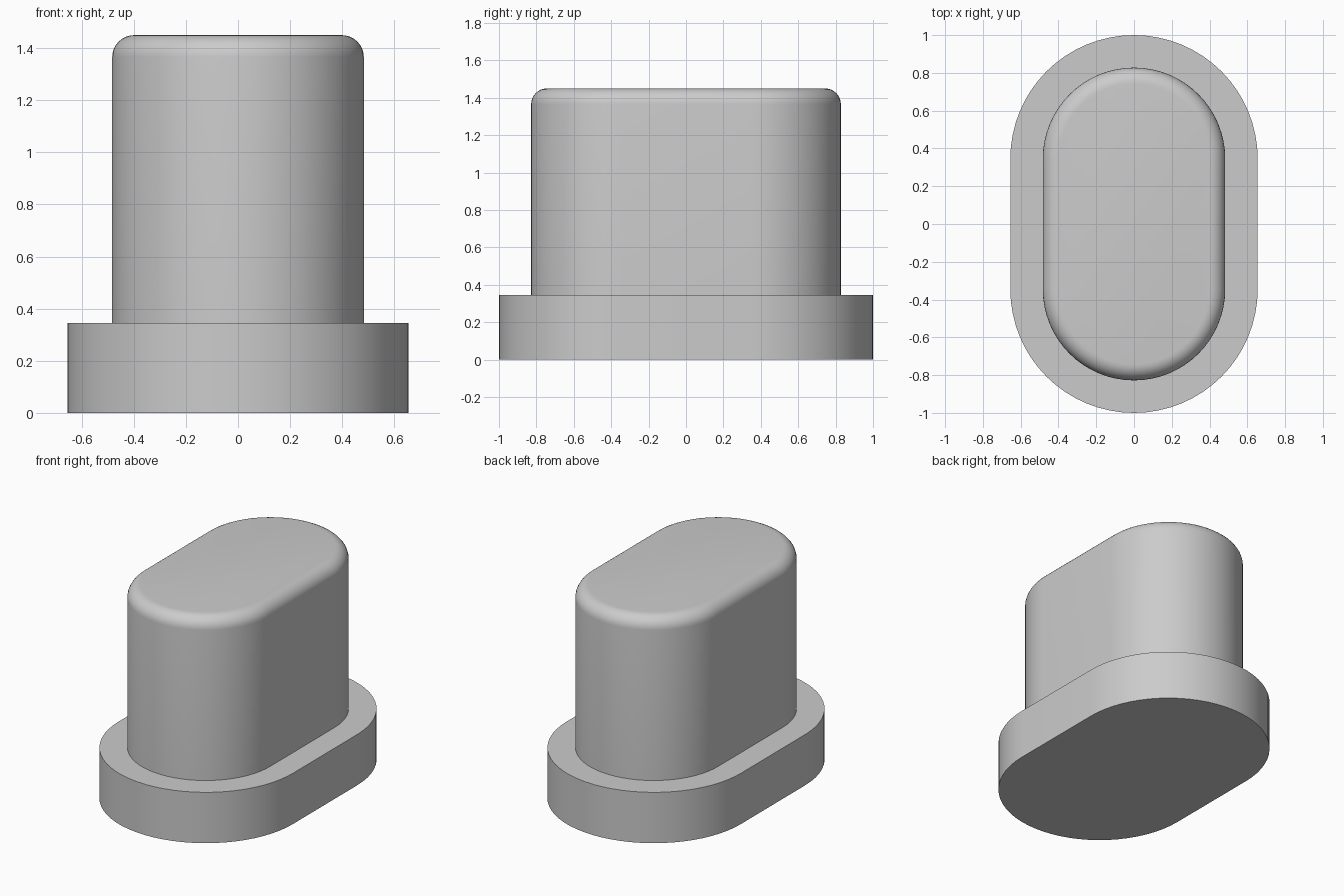
import bpy
import bmesh
from math import pi, sin, cos, radians

cube = bpy.data.objects.get("Cube")
if cube:
    bpy.data.objects.remove(cube, do_unlink=True)

HALF_STRAIGHT = 0.345   # half length of the straight sides
FLANGE_R, FLANGE_TOP = 0.655, 0.345
POST_R, POST_TOP = 0.483, 1.45
FILLET = 0.085
ARC_STEPS, FILLET_STEPS = 32, 8

grey = bpy.data.materials.new("plain grey")
grey.use_nodes = True
colour = (0.6, 0.6, 0.6, 1)
grey.diffuse_color = colour
grey.node_tree.nodes["Principled BSDF"].inputs["Base Color"].default_value = colour


def stadium(bm, radius, z):
    """Ring of vertices: two half circles joined by straight sides along y."""
    ring = []
    for end in (0, 1):
        shift = HALF_STRAIGHT * (1 - 2 * end)
        for i in range(ARC_STEPS + 1):
            a = pi * (end + i / ARC_STEPS)
            ring.append(bm.verts.new((radius * cos(a), shift + radius * sin(a), z)))
    return ring


# Side profile: flange wall, ledge, post wall, rounded top rim
profile = [(FLANGE_R, 0), (FLANGE_R, FLANGE_TOP), (POST_R, FLANGE_TOP)]
for i in range(FILLET_STEPS + 1):
    a = pi / 2 * i / FILLET_STEPS
    profile.append((POST_R - FILLET + FILLET * cos(a), POST_TOP - FILLET + FILLET * sin(a)))

# Loft the profile around the rounded outline and close both ends
bm = bmesh.new()
rings = [stadium(bm, r, z) for r, z in profile]
for low, high in zip(rings, rings[1:]):
    for i in range(len(low)):
        j = (i + 1) % len(low)
        bm.faces.new((low[i], low[j], high[j], high[i]))
bm.faces.new(rings[0][::-1])
bm.faces.new(rings[-1])
bmesh.ops.recalc_face_normals(bm, faces=bm.faces)

mesh = bpy.data.meshes.new("flanged_plug")
bm.to_mesh(mesh)
bm.free()
mesh.materials.append(grey)
plug = bpy.data.objects.new("flanged_plug", mesh)
bpy.context.collection.objects.link(plug)

# Smooth walls and rim, crisp flange edges
bpy.ops.object.select_all(action="DESELECT")
plug.select_set(True)
bpy.context.view_layer.objects.active = plug
bpy.ops.object.shade_smooth_by_angle(angle=radians(30))
